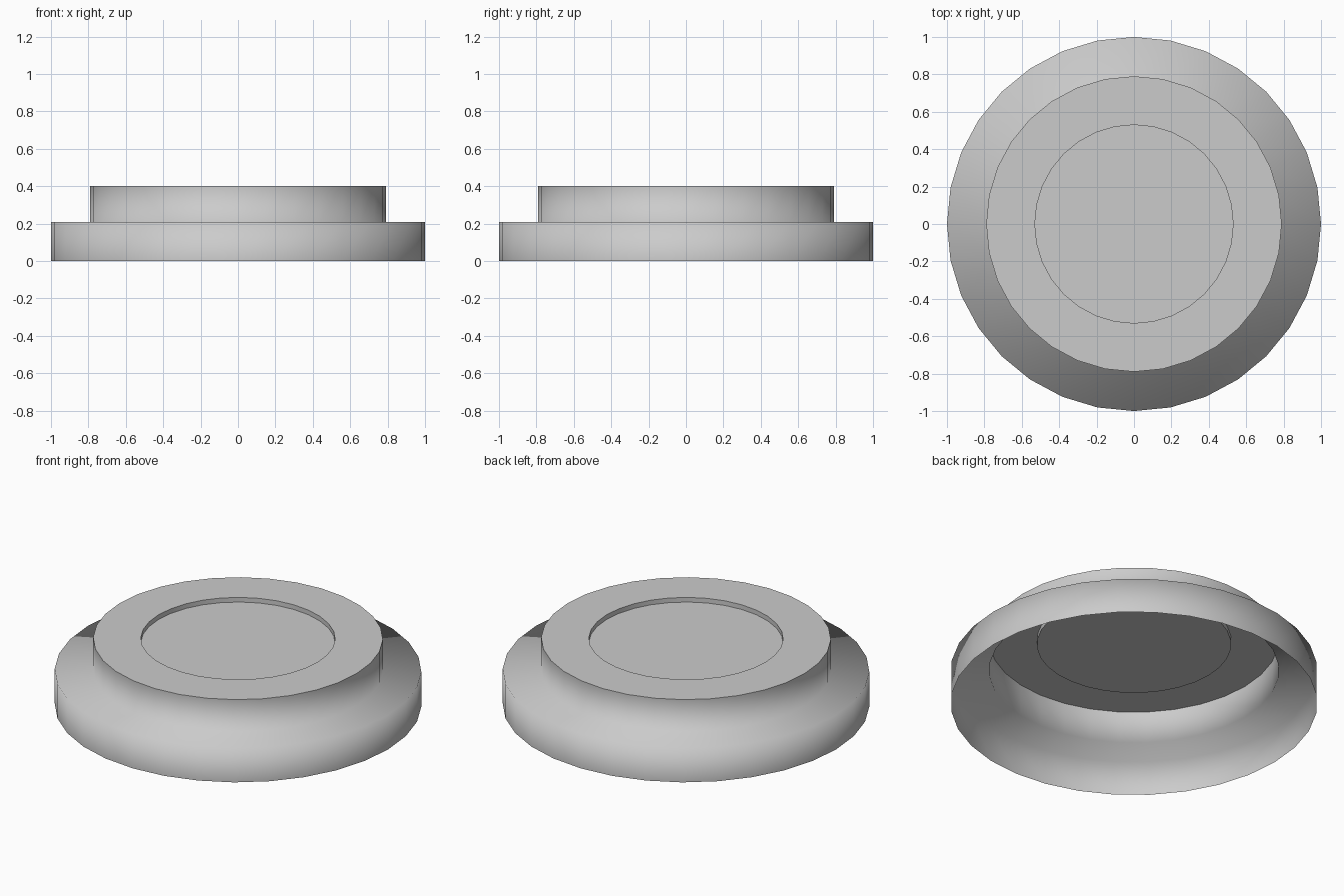
import bpy, bmesh
from math import cos, sin, tau

if "Cube" in bpy.data.objects:
    bpy.data.objects.remove(bpy.data.objects["Cube"])

SIDES = 32


def ring(bm, r, z):
    return [bm.verts.new((r * cos(tau * i / SIDES), r * sin(tau * i / SIDES), z))
            for i in range(SIDES)]


# Open-bottomed thin shell: (radius, height, smooth band leading to this ring)
profile = [
    (1.0, 0.0, True),       # bottom rim
    (1.0, 0.208, True),     # outer wall
    (0.79, 0.208, True),    # flange
    (0.79, 0.40, True),     # raised wall
    (0.53, 0.40, False),    # flat top ring
    (0.53, 0.372, True),    # recess wall
]

bm = bmesh.new()
rings = [ring(bm, r, z) for r, z, _ in profile]
for k in range(1, len(rings)):
    a, b = rings[k - 1], rings[k]
    for i in range(SIDES):
        j = (i + 1) % SIDES
        bm.faces.new((a[i], a[j], b[j], b[i])).smooth = profile[k][2]

# Recessed centre disc
bm.faces.new(rings[-1]).smooth = False

mesh = bpy.data.meshes.new("stepped_cap")
bm.to_mesh(mesh)
bm.free()
cap = bpy.data.objects.new("stepped_cap", mesh)
bpy.context.collection.objects.link(cap)
